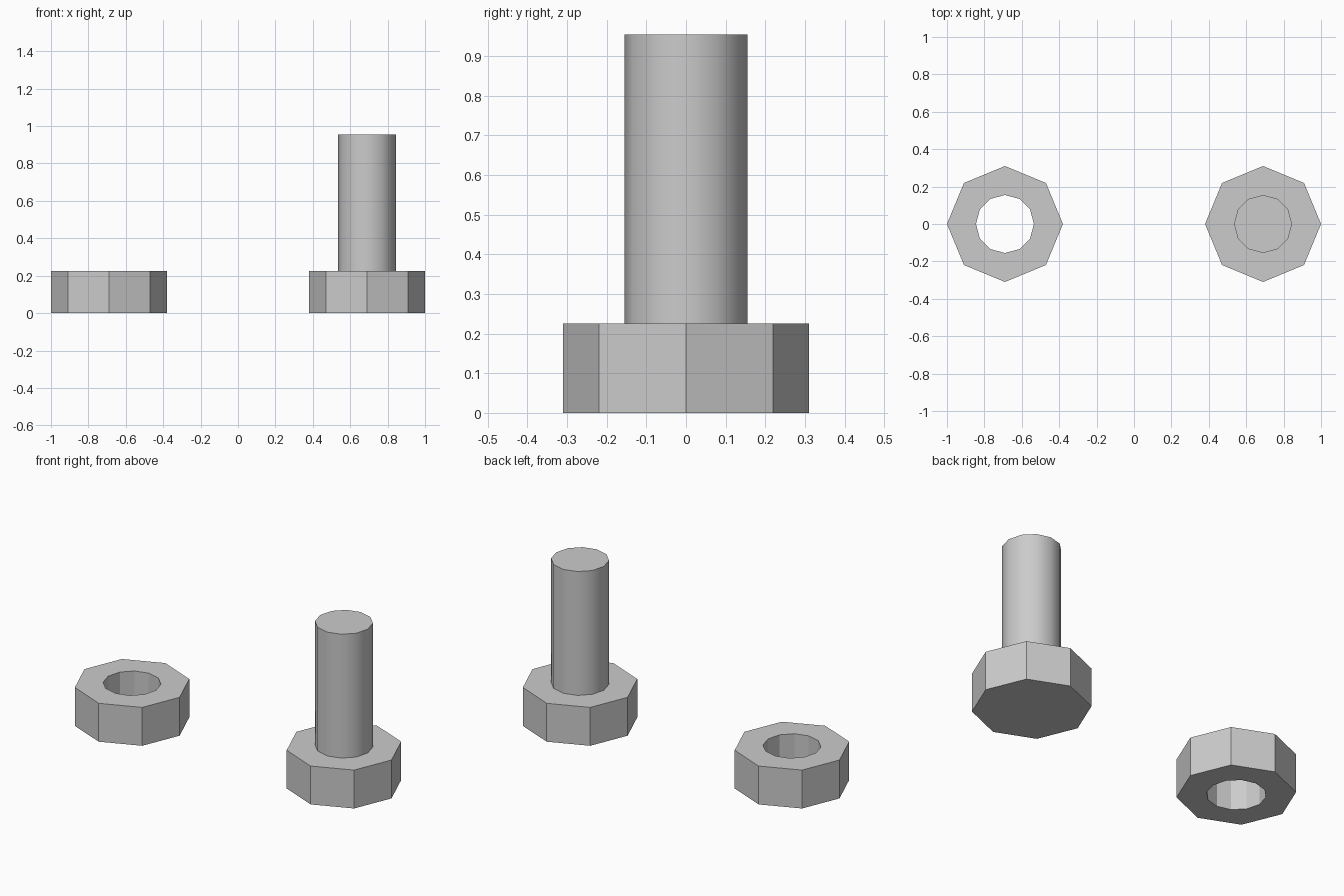
import bpy, bmesh
from math import cos, sin, pi

if "Cube" in bpy.data.objects:
    bpy.data.objects.remove(bpy.data.objects["Cube"])

HEX_R, BORE_R = 0.31, 0.155   # outer radius, shaft / bore radius
HEAD_H, TOTAL_H = 0.226, 0.955
OFFSET = 0.69


def ring(bm, n, r, z):
    vs = [bm.verts.new((r * cos(2 * pi * i / n), r * sin(2 * pi * i / n), z)) for i in range(n)]
    return vs, [bm.edges.new((vs[i], vs[(i + 1) % n])) for i in range(n)]


def walls(bm, low, high, smooth=False):
    n = len(low)
    for i in range(n):
        j = (i + 1) % n
        bm.faces.new((low[i], low[j], high[j], high[i])).smooth = smooth


def annulus(bm, outer, inner):
    # flat face with a hole between two rings
    bmesh.ops.triangle_fill(bm, edges=outer + inner, use_beauty=True, normal=(0, 0, 1))


def finish(bm, name, x):
    bmesh.ops.recalc_face_normals(bm, faces=bm.faces)
    # keep the rims crisp where smooth walls meet flat faces
    for e in bm.edges:
        e.smooth = e.calc_face_angle(0) < 0.6
    me = bpy.data.meshes.new(name)
    bm.to_mesh(me)
    bm.free()
    ob = bpy.data.objects.new(name, me)
    ob.location.x = x
    bpy.context.collection.objects.link(ob)


# Nut: eight-sided body with a twelve-sided bore
bm = bmesh.new()
o0, oe0 = ring(bm, 8, HEX_R, 0)
o1, oe1 = ring(bm, 8, HEX_R, HEAD_H)
i0, ie0 = ring(bm, 12, BORE_R, 0)
i1, ie1 = ring(bm, 12, BORE_R, HEAD_H)
annulus(bm, oe0, ie0)
annulus(bm, oe1, ie1)
walls(bm, o0, o1)
walls(bm, i0, i1)
finish(bm, "nut", -OFFSET)

# Bolt: eight-sided head with a smooth twelve-sided shaft
bm = bmesh.new()
o0, oe0 = ring(bm, 8, HEX_R, 0)
o1, oe1 = ring(bm, 8, HEX_R, HEAD_H)
s0, se0 = ring(bm, 12, BORE_R, HEAD_H)
s1, se1 = ring(bm, 12, BORE_R, TOTAL_H)
annulus(bm, oe1, se0)
walls(bm, o0, o1)
walls(bm, s0, s1, smooth=True)
bm.faces.new(o0)
bm.faces.new(s1)
finish(bm, "bolt", OFFSET)
